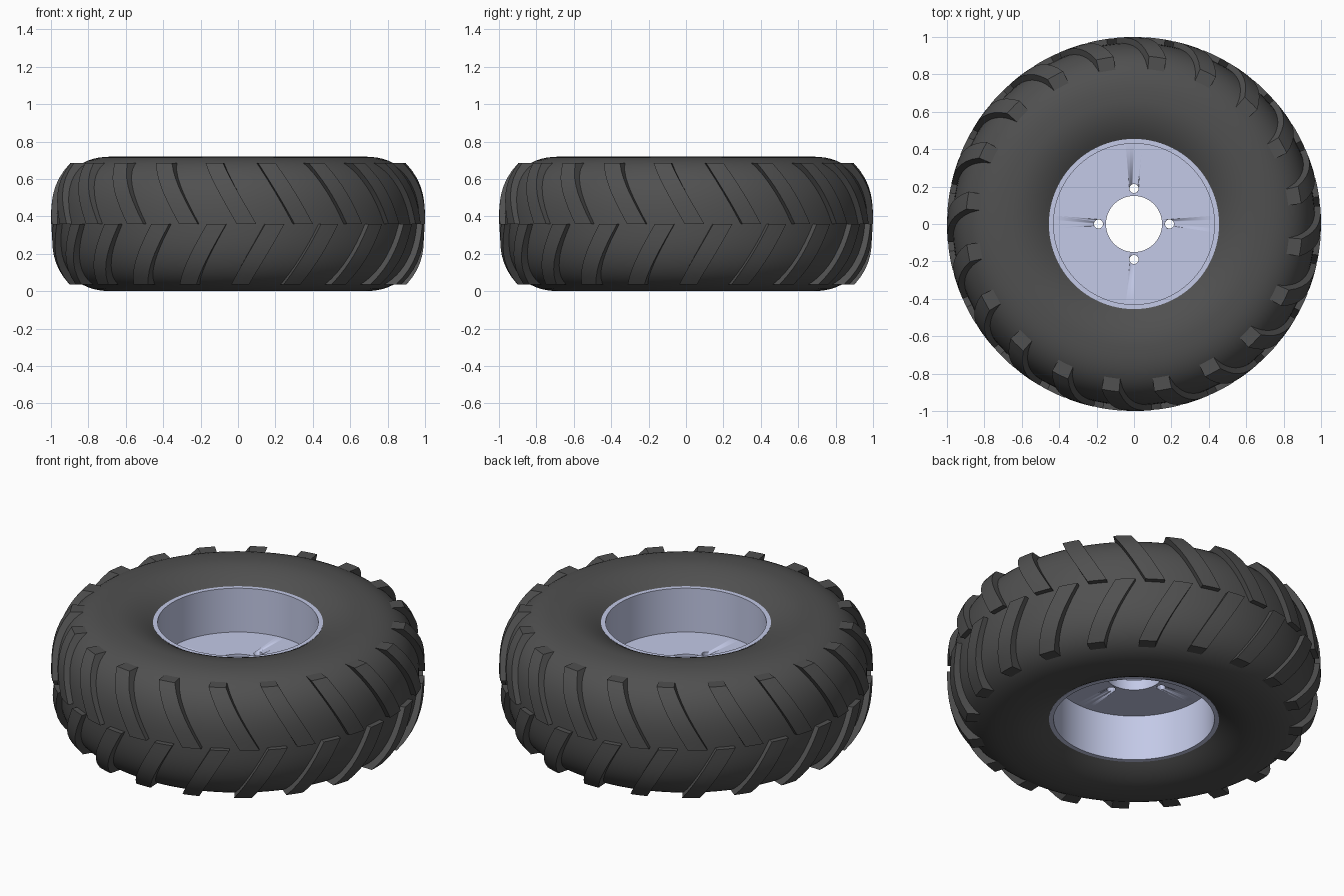
import bpy, bmesh, math
from math import sin, cos, radians

cube = bpy.data.objects.get("Cube")
if cube:
    bpy.data.objects.remove(cube, do_unlink=True)

MID = 0.36        # height of the wheel's middle plane
LUGS = 20         # tread bars per side


def material(name, rgb):
    mat = bpy.data.materials.new(name)
    mat.use_nodes = True
    mat.diffuse_color = (*rgb, 1)
    bsdf = next(n for n in mat.node_tree.nodes if n.type == 'BSDF_PRINCIPLED')
    bsdf.inputs["Base Color"].default_value = (*rgb, 1)
    return mat


rubber = material("dark rubber", (0.08, 0.08, 0.08))
metal = material("pale blue metal", (0.56, 0.60, 0.82))


def finish(name, bm, mat, angle=30):
    bmesh.ops.recalc_face_normals(bm, faces=bm.faces)
    mesh = bpy.data.meshes.new(name)
    bm.to_mesh(mesh)
    bm.free()
    mesh.materials.append(mat)
    obj = bpy.data.objects.new(name, mesh)
    bpy.context.collection.objects.link(obj)
    bpy.ops.object.select_all(action='DESELECT')
    obj.select_set(True)
    bpy.context.view_layer.objects.active = obj
    bpy.ops.object.shade_smooth_by_angle(angle=radians(angle))
    return obj


def lathe(name, profile, mat, segments=120):
    """Revolve a closed (radius, height) profile around z."""
    bm = bmesh.new()
    rings = []
    for i in range(segments):
        a = math.tau * i / segments
        rings.append([bm.verts.new((r * cos(a), r * sin(a), z)) for r, z in profile])
    n = len(profile)
    for i, ring in enumerate(rings):
        nxt = rings[(i + 1) % segments]
        for j in range(n):
            k = (j + 1) % n
            bm.faces.new((ring[j], nxt[j], nxt[k], ring[k]))
    return finish(name, bm, mat)


# Tyre body: squarish outer shoulder, sidewall dipping towards the rim
upper = []
for i in range(17):
    a = math.pi / 2 * i / 16
    upper.append((0.66 + 0.31 * cos(a) ** 0.8, 0.36 * sin(a) ** 0.8))
for i in range(1, 9):
    t = i / 8
    upper.append((0.66 - 0.21 * t, 0.36 - 0.07 * t * t))
lower = [(r, -z) for r, z in reversed(upper[1:])]
lathe("tyre_body", [(r, MID + z) for r, z in lower + upper], rubber)

# Tread bars: staggered slanted lugs above and below the middle plane
bm = bmesh.new()
STEPS, ACROSS, HALF_WIDTH = 8, 3, 3.0
for side, phase in ((1, 2.6), (-1, -6.6)):
    for n in range(LUGS):
        centre = -90 + phase + 360 / LUGS * n
        outer, inner = [], []
        for i in range(STEPS + 1):
            t = i / STEPS
            z = MID + side * 0.325 * t
            row_out, row_in = [], []
            for j in range(ACROSS + 1):
                a = radians(centre - 10.7 * t + HALF_WIDTH * (2 * j / ACROSS - 1))
                for row, r in ((row_out, 1 - 0.1 * t ** 3), (row_in, 0.95 - 0.15 * t ** 3)):
                    row.append(bm.verts.new((r * cos(a), r * sin(a), z)))
            outer.append(row_out)
            inner.append(row_in)
        for i in range(STEPS):
            for j in range(ACROSS):
                for g in (outer, inner):
                    bm.faces.new((g[i][j], g[i][j + 1], g[i + 1][j + 1], g[i + 1][j]))
            for j in (0, ACROSS):
                bm.faces.new((outer[i][j], outer[i + 1][j], inner[i + 1][j], inner[i][j]))
        for i in (0, STEPS):
            for j in range(ACROSS):
                bm.faces.new((outer[i][j], outer[i][j + 1], inner[i][j + 1], inner[i][j]))
finish("tread_lugs", bm, rubber)

# Rim: barrel with a hub plate across the middle and a centre bore
rim = lathe("rim", [(0.455, 0.066), (0.455, 0.654), (0.43, 0.654), (0.43, 0.395),
                    (0.15, 0.395), (0.15, 0.335), (0.43, 0.335), (0.43, 0.066)], metal)

# Four bolt holes through the hub plate
bm = bmesh.new()
for i in range(4):
    a = math.pi / 2 * i
    made = bmesh.ops.create_cone(bm, cap_ends=True, segments=24, radius1=0.024,
                                 radius2=0.024, depth=0.3)
    bmesh.ops.translate(bm, verts=made["verts"], vec=(0.19 * cos(a), 0.19 * sin(a), MID))
cutter = finish("bolt_hole_cutter", bm, metal)
cutter.hide_render = True
cut = rim.modifiers.new("bolt holes", 'BOOLEAN')
cut.operation = 'DIFFERENCE'
cut.solver = 'EXACT'
cut.object = cutter
bpy.ops.object.select_all(action='DESELECT')
rim.select_set(True)
bpy.context.view_layer.objects.active = rim
bpy.ops.object.modifier_apply(modifier=cut.name)
bpy.data.objects.remove(cutter, do_unlink=True)
